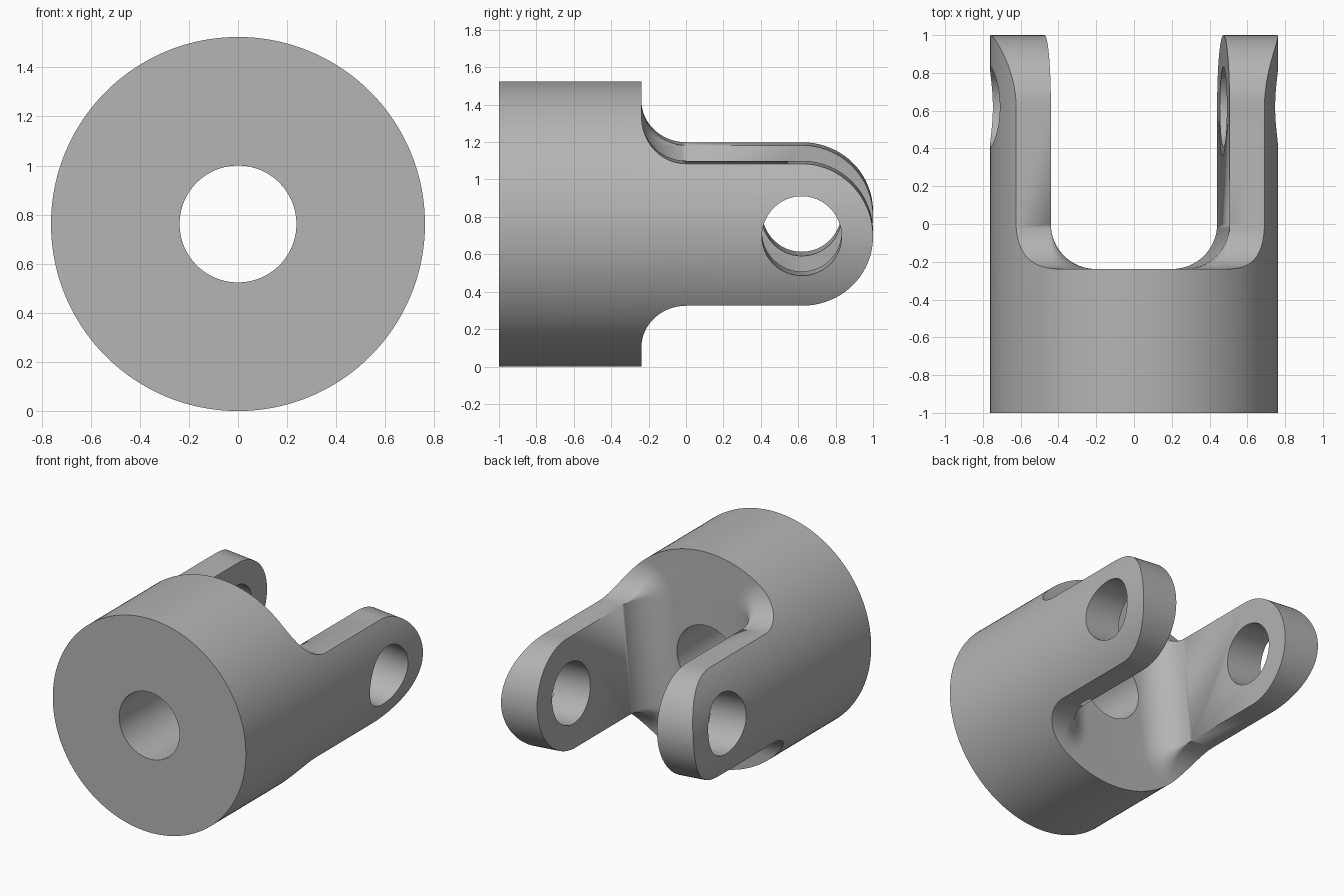
import bpy, bmesh, math
from mathutils import Matrix, Vector

if "Cube" in bpy.data.objects:
    bpy.data.objects.remove(bpy.data.objects["Cube"], do_unlink=True)

R = 0.762            # barrel radius
FLOOR = -0.238       # where the arms leave the barrel
FILLET = 0.238       # blend radius at the arm feet
HALF_W = R / 2       # half width of an arm
INNER = 0.475        # inner face of an arm
PIN_Y = 1 - HALF_W   # centre of the pin holes
TILT = math.radians(5)

grey = bpy.data.materials.new("steel_grey")
grey.use_nodes = True
colour = (0.46, 0.46, 0.46, 1)
grey.diffuse_color = colour
grey.node_tree.nodes["Principled BSDF"].inputs["Base Color"].default_value = colour


def make(name, bm):
    bmesh.ops.recalc_face_normals(bm, faces=bm.faces)
    mesh = bpy.data.meshes.new(name)
    bm.to_mesh(mesh)
    bm.free()
    mesh.materials.append(grey)
    ob = bpy.data.objects.new(name, mesh)
    bpy.context.collection.objects.link(ob)
    return ob


def rod(name, radius, length, axis, y=0, sides=96):
    """Cylinder along the x or y axis."""
    bm = bmesh.new()
    bmesh.ops.create_cone(bm, cap_ends=True, segments=sides, radius1=radius,
                          radius2=radius, depth=length)
    turn = Matrix.Rotation(math.pi / 2, 4, "Y" if axis == "x" else "X")
    bm.transform(Matrix.Translation((0, y, 0)) @ turn)
    return make(name, bm)


def combine(target, tool, operation):
    """Apply a boolean and drop the tool."""
    mod = target.modifiers.new(operation.lower(), "BOOLEAN")
    mod.operation, mod.object, mod.solver = operation, tool, "EXACT"
    graph = bpy.context.evaluated_depsgraph_get()
    mesh = bpy.data.meshes.new_from_object(target.evaluated_get(graph))
    target.modifiers.clear()
    target.data = mesh
    bpy.data.objects.remove(tool, do_unlink=True)


def section(bm, y, half, grow):
    """Arm cross-section, widened by grow with rounded inner corners."""
    pts = [Vector((1, y, -half - grow))]
    for side in (-1, 1):
        for i in range(9):
            a = math.pi / 2 * (i / 8 if side < 0 else 1 - i / 8)
            pts.append(Vector((INNER - grow * math.sin(a), y,
                               side * (half + grow * math.cos(a)))))
    pts.append(Vector((1, y, half + grow)))
    return [bm.verts.new(p) for p in pts]


def arm(name, side):
    """Arm lofted from its flared foot to its round tip."""
    bm = bmesh.new()
    rings = [section(bm, FLOOR - 0.1, HALF_W, FILLET)]
    for i in range(17):
        a = math.pi / 2 * i / 16
        rings.append(section(bm, FLOOR + FILLET * (1 - math.cos(a)), HALF_W,
                             FILLET * (1 - math.sin(a))))
    for i in range(25):
        a = math.pi / 2 * i / 24
        rings.append(section(bm, PIN_Y + HALF_W * math.sin(a),
                             HALF_W * math.cos(a), 0))
    bm.faces.new(rings[0])
    for lo, hi in zip(rings, rings[1:]):
        for k in range(len(lo)):
            n = (k + 1) % len(lo)
            bm.faces.new((lo[k], lo[n], hi[n], hi[k]))
    bmesh.ops.remove_doubles(bm, verts=bm.verts, dist=1e-5)
    if side < 0:
        bm.transform(Matrix.Rotation(math.pi, 4, "Y"))
    return make(name, bm)


# Barrel end as an oversized block, joined by the two arms
bm = bmesh.new()
bmesh.ops.create_cube(bm, size=1)
bm.transform(Matrix.Translation((0, (FLOOR - 1.2) / 2, 0))
             @ Matrix.Diagonal((3, FLOOR + 1.2, 3, 1)))
envelope = make("envelope", bm)
for label, side in (("left_arm", 1), ("right_arm", -1)):
    combine(envelope, arm(label, side), "UNION")

# Turn the outside round, then drill the shaft bore and the pin holes
yoke = rod("fork_yoke", R, 2.0, "y", sides=160)
combine(yoke, envelope, "INTERSECT")
combine(yoke, rod("shaft_bore", 0.238, 3, "y"), "DIFFERENCE")
combine(yoke, rod("pin_hole", 0.213, 3, "x", PIN_Y), "DIFFERENCE")

# Tilt the fork and stand it on the ground
yoke.data.transform(Matrix.Translation((0, 0, R)) @ Matrix.Rotation(TILT, 4, "Y"))
bpy.ops.object.select_all(action="DESELECT")
yoke.select_set(True)
bpy.context.view_layer.objects.active = yoke
bpy.ops.object.shade_smooth_by_angle(angle=math.radians(30))
